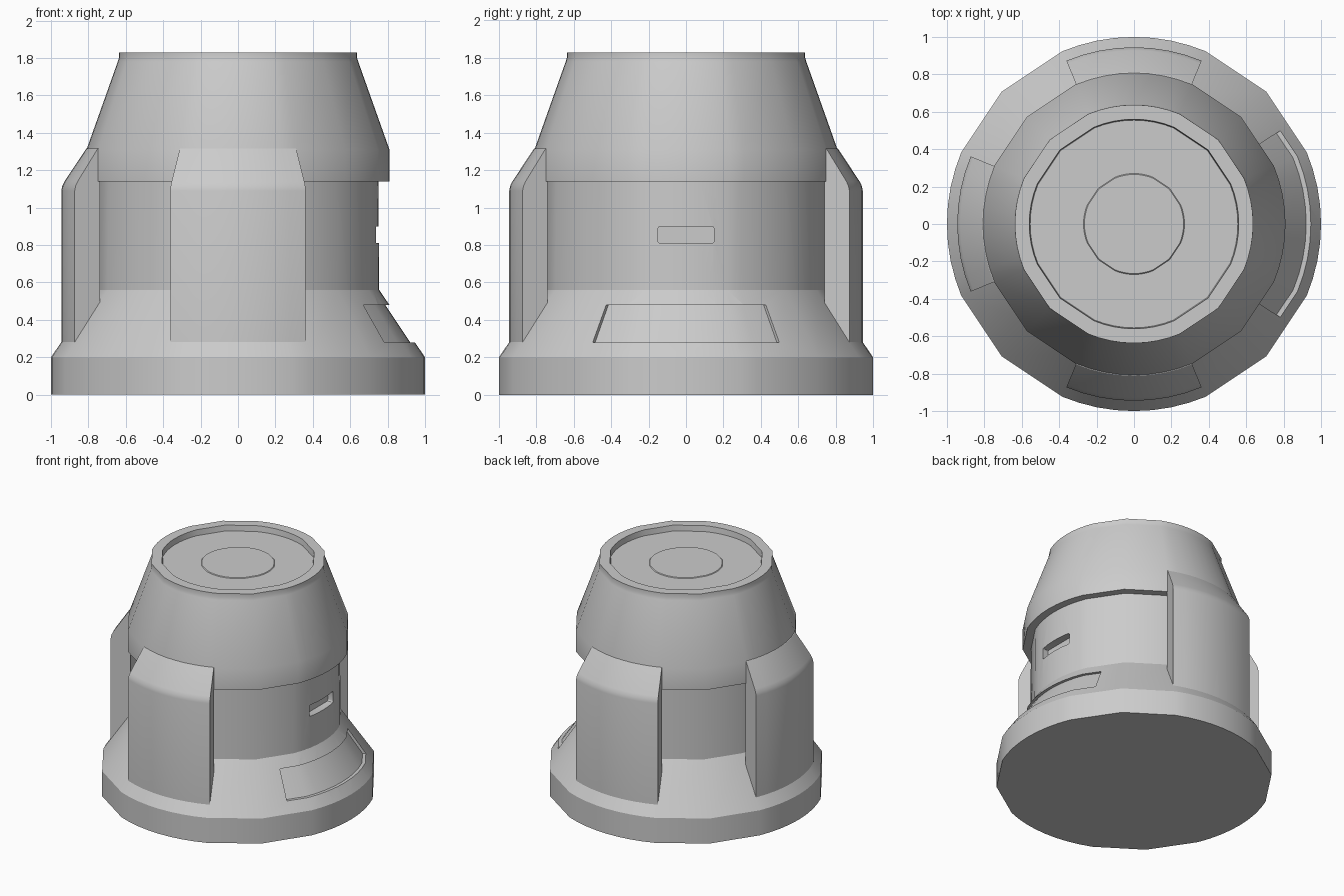
import bpy, bmesh, math

if "Cube" in bpy.data.objects:
    bpy.data.objects.remove(bpy.data.objects["Cube"])

S = 22.5


def poly_factor(a):
    # radius factor of the coarse flat-sided diagonals
    m = abs(a) % 90
    return math.cos(math.radians(S / 2)) / math.cos(math.radians((m - S) % S - S / 2)) if S < m < 90 - S else 1.0


def ring_point(r, z, a):
    f = r * poly_factor(a)
    return (f * math.cos(math.radians(a)), f * math.sin(math.radians(a)), z)


def sweep(name, profile, angles, closed_ring):
    """Sweep an (r, z) profile around z; full turn or capped sector."""
    bm = bmesh.new()
    cols = [[bm.verts.new(ring_point(r, z, a)) for r, z in profile] for a in angles]
    n, m = len(cols), len(profile)
    for i in range(n if closed_ring else n - 1):
        a, b = cols[i], cols[(i + 1) % n]
        for j in range(m - 1 if closed_ring else m):
            k = (j + 1) % m
            bm.faces.new((a[j], b[j], b[k], a[k]))
    if closed_ring:
        bm.faces.new([c[0] for c in cols])
        bm.faces.new([c[-1] for c in cols])
    else:
        bm.faces.new(cols[0])
        bm.faces.new(cols[-1])
    bmesh.ops.recalc_face_normals(bm, faces=bm.faces)
    me = bpy.data.meshes.new(name)
    bm.to_mesh(me)
    bm.free()
    ob = bpy.data.objects.new(name, me)
    bpy.context.collection.objects.link(ob)
    return ob


def activate(ob):
    bpy.ops.object.select_all(action='DESELECT')
    ob.select_set(True)
    bpy.context.view_layer.objects.active = ob


def smooth(ob):
    activate(ob)
    bpy.ops.object.shade_smooth_by_angle(angle=math.radians(30))


def cut(ob, cutter):
    cutter.hide_render = True
    mod = ob.modifiers.new("cut", 'BOOLEAN')
    mod.operation = 'DIFFERENCE'
    mod.solver = 'EXACT'
    mod.object = cutter
    activate(ob)
    bpy.ops.object.modifier_apply(modifier=mod.name)
    bpy.data.objects.remove(cutter)


# Main body: fine arcs facing each axis, flat facets on the diagonals
arc = [-S + S / 4 * i for i in range(9)]
angles = []
for q in range(4):
    angles += [90 * q + a for a in arc] + [90 * q + 45]
body = sweep("body", [(1, 0), (1, .20), (.755, .56), (.75, 1.14), (.81, 1.14),
                      (.81, 1.31), (.643, 1.78), (.637, 1.80), (.637, 1.83),
                      (.56, 1.83), (.555, 1.785), (.27, 1.785), (.265, 1.79)], angles, True)

# Recessed panel in the skirt
panel = sweep("panel_cutter", [(.787, .48), (1.1, .48), (1.1, .28), (.921, .28)],
              [-32.5] + arc + [32.5], False)
cut(body, panel)

# Slot in the waist
bpy.ops.mesh.primitive_cube_add(size=1, location=(.77, 0, .855))
slot = bpy.context.object
slot.name = "slot_cutter"
slot.scale = (.16, .30, .09)
bpy.ops.object.transform_apply(location=False, rotation=False, scale=True)
bm = bmesh.new()
bm.from_mesh(slot.data)
edges = [e for e in bm.edges if abs(e.verts[0].co.x - e.verts[1].co.x) > .1]
bmesh.ops.bevel(bm, geom=edges, offset=.014, segments=3, profile=.5, affect='EDGES')
bm.to_mesh(slot.data)
bm.free()
cut(body, slot)
smooth(body)

# Three side pods, standing off the waist
for name, turn in (("front_pod", -90), ("back_pod", 90), ("left_pod", 180)):
    pod = sweep(name, [(.80, .40), (.80, 1.32), (.812, 1.315), (.928, 1.14),
                       (.94, 1.115), (.945, 1.09), (.945, .24)], arc, False)
    pod.rotation_euler.z = math.radians(turn)
    smooth(pod)
